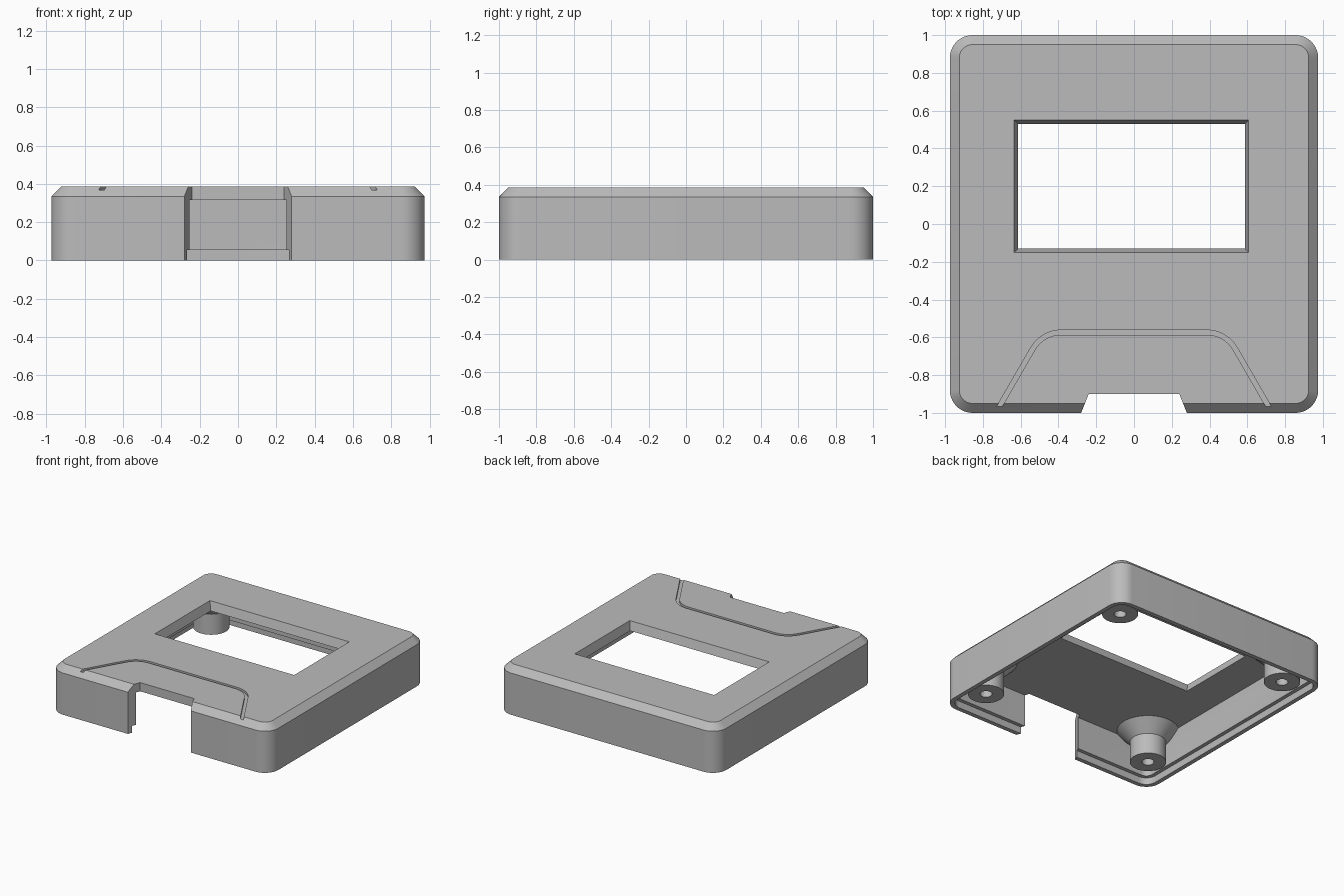
import bpy, bmesh
from math import sin, cos, pi, radians, tan

cube = bpy.data.objects.get("Cube")
if cube:
    bpy.data.objects.remove(cube, do_unlink=True)

grey = bpy.data.materials.new("plain grey")
grey.use_nodes = True
colour = (0.5, 0.5, 0.5, 1)
grey.diffuse_color = colour
grey.node_tree.nodes["Principled BSDF"].inputs["Base Color"].default_value = colour


def rounded_rect(hx, hy, r, steps=10):
    """Counter-clockwise outline of a rectangle with round corners."""
    pts = []
    for k, (sx, sy) in enumerate([(1, 1), (-1, 1), (-1, -1), (1, -1)]):
        for i in range(steps + 1):
            a = (k + i / steps) * pi / 2
            pts.append((sx * (hx - r) + r * cos(a), sy * (hy - r) + r * sin(a)))
    return pts


def circle(r, cx, cy, n=40):
    return [(cx + r * cos(2 * pi * i / n), cy + r * sin(2 * pi * i / n)) for i in range(n)]


def rect(x0, x1, y0, y1):
    return [(x0, y0), (x1, y0), (x1, y1), (x0, y1)]


def loft(name, *sections):
    """Closed solid through stacked (outline, z) sections."""
    bm = bmesh.new()
    rings = [[bm.verts.new((x, y, z)) for x, y in pts] for pts, z in sections]
    n = len(rings[0])
    for low, high in zip(rings, rings[1:]):
        for i in range(n):
            j = (i + 1) % n
            bm.faces.new((low[i], low[j], high[j], high[i]))
    bm.faces.new(rings[0][::-1])
    bm.faces.new(rings[-1])
    bmesh.ops.recalc_face_normals(bm, faces=bm.faces)
    mesh = bpy.data.meshes.new(name)
    bm.to_mesh(mesh)
    bm.free()
    obj = bpy.data.objects.new(name, mesh)
    bpy.context.collection.objects.link(obj)
    return obj


def cut(target, cutter):
    """Subtract the cutter, then throw it away."""
    mod = target.modifiers.new("cut", 'BOOLEAN')
    mod.operation = 'DIFFERENCE'
    mod.solver = 'EXACT'
    mod.object = cutter
    bpy.context.view_layer.objects.active = target
    bpy.ops.object.modifier_apply(modifier=mod.name)
    bpy.data.objects.remove(cutter, do_unlink=True)


HX, HY, TOP, LEDGE, CEILING = 0.975, 1.0, 0.385, 0.055, 0.315
POSTS = [(sx * 0.77, sy * 0.76) for sx in (-1, 1) for sy in (-1, 1)]

# outer body with a chamfered top edge
case = loft("case_shell",
            (rounded_rect(HX, HY, 0.12), 0),
            (rounded_rect(HX, HY, 0.12), TOP - 0.05),
            (rounded_rect(HX - 0.05, HY - 0.05, 0.07), TOP))

# hollow with a stepped rim, leaving four flared screw posts standing
rim = rounded_rect(HX - 0.035, HY - 0.035, 0.085)
inner = rounded_rect(HX - 0.065, HY - 0.065, 0.055)
cavity = loft("cavity", (rim, -0.1), (rim, LEDGE), (inner, LEDGE), (inner, CEILING))
for x, y in POSTS:
    cut(cavity, loft("post", (circle(0.132, x, y), LEDGE), (circle(0.132, x, y), 0.22),
                     (circle(0.232, x, y), 0.32)))
cut(case, cavity)
for x, y in POSTS:
    cut(case, loft("screw_hole", (circle(0.044, x, y), 0), (circle(0.044, x, y), 0.29)))

# display window, narrowing downwards
top_edge = rect(-0.635, 0.605, -0.15, 0.55)
low_edge = rect(-0.613, 0.587, -0.13, 0.53)
cut(case, loft("window", (low_edge, 0.25), (low_edge, CEILING), (top_edge, TOP), (top_edge, 0.5)))

# tapered connector notch through the front
notch = [(-0.32, -1.1), (0.32, -1.1), (0.24, -0.9), (-0.24, -0.9)]
cut(case, loft("notch", (notch, -0.1), (notch, 0.5)))


def arch(offset):
    """Half-hexagon arch with round shoulders, moved outwards by offset."""
    r, cx, cy = 0.173 + offset, 0.386, -0.747
    right = [(cx + r * cos(radians(a)), cy + r * sin(radians(a))) for a in range(30, 91, 6)]
    x, y = right[0]
    right.insert(0, (x + (y + 1.02) * tan(radians(30)), -1.02))
    return right + [(-x, y) for x, y in reversed(right)]


# shallow decorative groove on the top
groove = arch(0.0125) + arch(-0.0125)[::-1]
cut(case, loft("groove", (groove, TOP - 0.017), (groove, 0.5)))

case.data.materials.clear()
case.data.materials.append(grey)
for face in case.data.polygons:
    face.material_index = 0
bpy.ops.object.select_all(action='DESELECT')
case.select_set(True)
bpy.context.view_layer.objects.active = case
bpy.ops.object.shade_smooth_by_angle(angle=radians(30))
